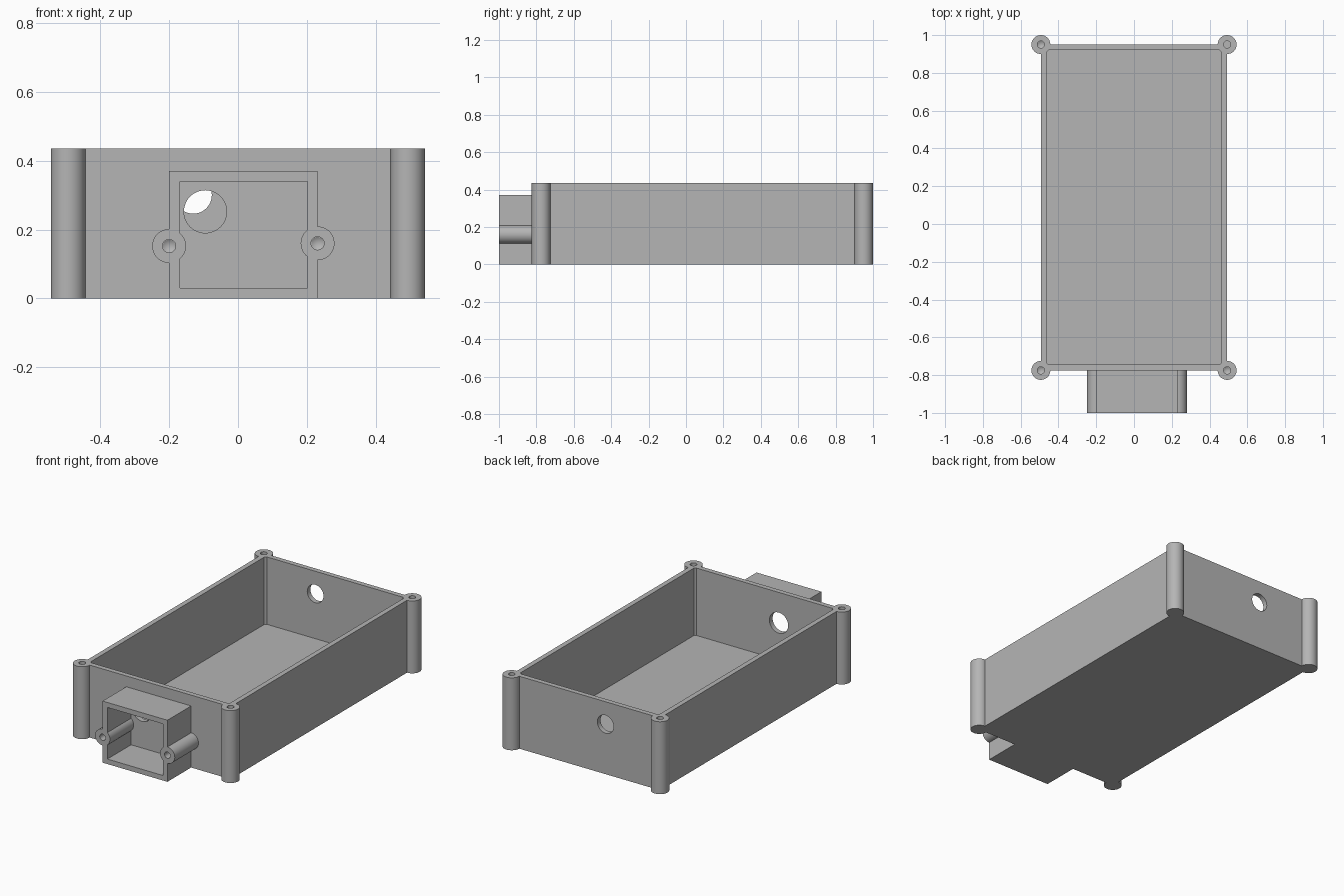
import bpy
from math import radians
from mathutils import Vector

old = bpy.data.objects.get("Cube")
if old:
    bpy.data.objects.remove(old, do_unlink=True)

# Single plain grey plastic
grey = bpy.data.materials.new("plain grey")
grey.use_nodes = True
grey.diffuse_color = (0.46, 0.46, 0.46, 1)
grey.node_tree.nodes["Principled BSDF"].inputs["Base Color"].default_value = grey.diffuse_color


def box(name, low, high):
    low, high = Vector(low), Vector(high)
    bpy.ops.mesh.primitive_cube_add(size=1, location=(low + high) / 2)
    ob = bpy.context.object
    ob.name = name
    ob.scale = high - low
    bpy.ops.object.transform_apply(location=True, rotation=True, scale=True)
    ob.data.materials.append(grey)
    return ob


def rod(name, start, end, radius, tip=None):
    """Cylinder from start to end; tip is the radius at the end."""
    start, end = Vector(start), Vector(end)
    axis = end - start
    bpy.ops.mesh.primitive_cone_add(
        vertices=48, radius1=radius, radius2=radius if tip is None else tip,
        depth=axis.length, location=(start + end) / 2,
        rotation=axis.to_track_quat("Z", "Y").to_euler())
    ob = bpy.context.object
    ob.name = name
    bpy.ops.object.transform_apply(location=True, rotation=True, scale=True)
    ob.data.materials.append(grey)
    return ob


def combine(target, tool, operation):
    mod = target.modifiers.new(operation.lower(), "BOOLEAN")
    mod.operation, mod.solver, mod.object = operation, "EXACT", tool
    bpy.context.view_layer.objects.active = target
    bpy.ops.object.modifier_apply(modifier=mod.name)
    bpy.data.objects.remove(tool, do_unlink=True)


def drill(target, mouth, direction, radius, depth):
    """Blind screw hole with a conical bottom."""
    mouth, direction = Vector(mouth), Vector(direction)
    bottom = mouth + direction * depth
    combine(target, rod("drill", mouth - direction * 0.02, bottom, radius), "DIFFERENCE")
    combine(target, rod("drill_tip", bottom - direction * 0.0005,
                        bottom + direction * radius * 0.6, radius, 0), "DIFFERENCE")


W, FRONT, BACK, H, T = 0.493, -0.775, 0.95, 0.435, 0.03
POST_R, HOLE_R = 0.05, 0.019
posts = [(x, y) for x in (-W, W) for y in (FRONT, BACK)]
bosses = [(-0.2, 0.152), (0.231, 0.16)]

# Open tray with the connector housing on its front
case = box("enclosure", (-W, FRONT, 0), (W, BACK, H))
combine(case, box("housing", (-0.2, -1, 0), (0.231, FRONT + 0.015, 0.37)), "UNION")
combine(case, box("tray_cavity", (-W + T, FRONT + T, T), (W - T, BACK - T, H + 0.1)), "DIFFERENCE")
combine(case, box("housing_cavity", (-0.168, -1.1, T), (0.202, FRONT, 0.34)), "DIFFERENCE")

# Corner posts and housing screw bosses
for x, y in posts:
    combine(case, rod("corner_post", (x, y, 0), (x, y, H), POST_R), "UNION")
for x, z in bosses:
    combine(case, rod("screw_boss", (x, -1, z), (x, FRONT + 0.015, z), 0.049), "UNION")

# Screw holes
for x, y in posts:
    drill(case, (x, y, H), (0, 0, -1), HOLE_R, 0.2)
for x, z in bosses:
    drill(case, (x, -1, z), (0, 1, 0), HOLE_R, 0.16)

# Cable holes through the front and back walls
for x, z, y, r in [(-0.095, 0.252, FRONT, 0.062), (-0.13, 0.3, BACK - T, 0.054)]:
    combine(case, rod("cable_cutter", (x, y - 0.02, z), (x, y + T + 0.02, z), r), "DIFFERENCE")

bpy.ops.object.select_all(action="DESELECT")
case.select_set(True)
bpy.context.view_layer.objects.active = case
bpy.ops.object.shade_smooth_by_angle(angle=radians(30))
